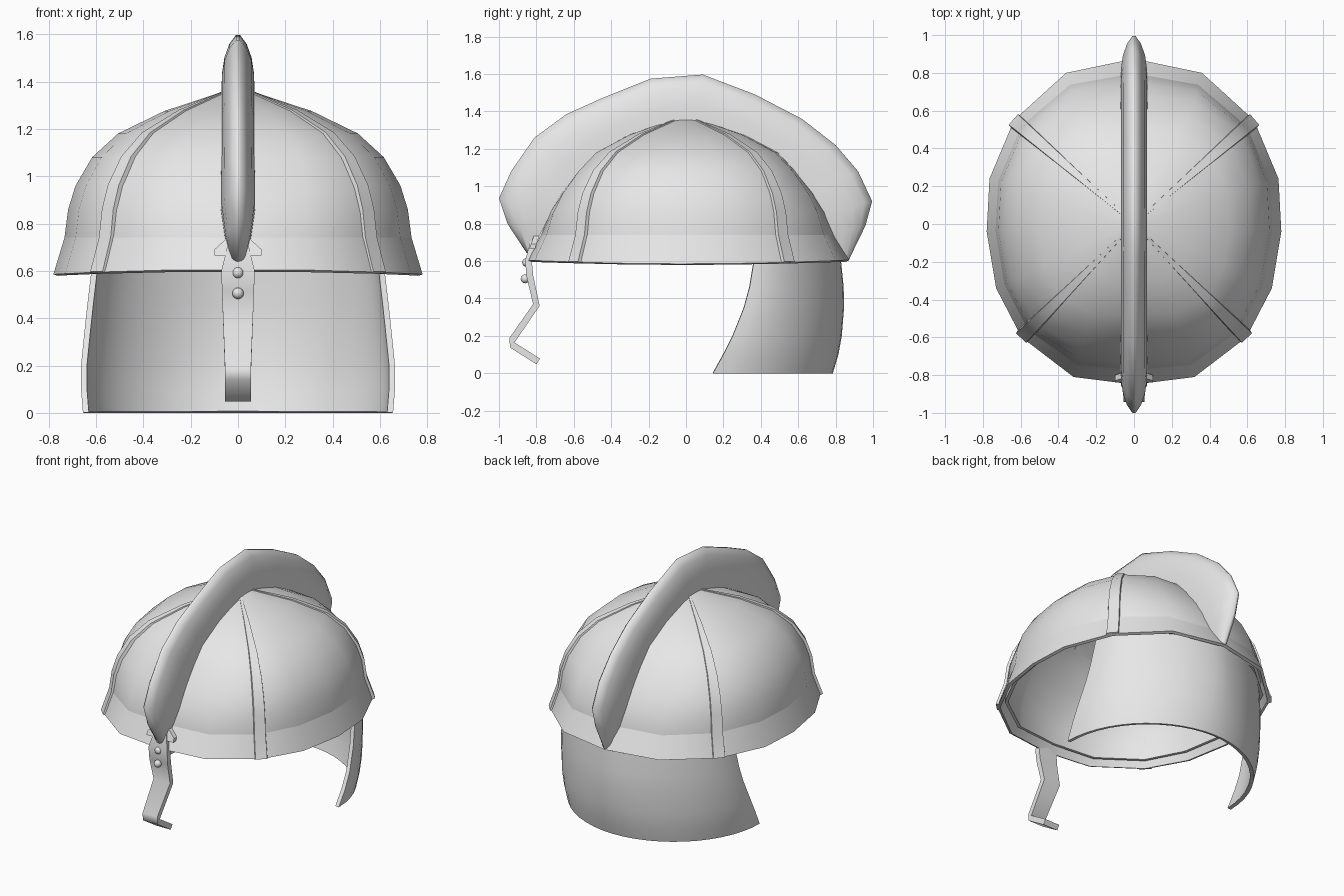
import bpy, bmesh, math
from mathutils import Vector

if "Cube" in bpy.data.objects:
    bpy.data.objects.remove(bpy.data.objects["Cube"], do_unlink=True)

metal = bpy.data.materials.new("light grey metal")
metal.use_nodes = True
metal.diffuse_color = (0.8, 0.8, 0.8, 1)
metal.node_tree.nodes["Principled BSDF"].inputs["Base Color"].default_value = (0.8, 0.8, 0.8, 1)


def finish(name, bm, thickness=0, angle=40):
    """Turn a bmesh into a shaded object, optionally with shell thickness."""
    mesh = bpy.data.meshes.new(name)
    bm.to_mesh(mesh)
    bm.free()
    obj = bpy.data.objects.new(name, mesh)
    bpy.context.collection.objects.link(obj)
    mesh.materials.append(metal)
    bpy.ops.object.select_all(action='DESELECT')
    obj.select_set(True)
    bpy.context.view_layer.objects.active = obj
    if thickness:
        mod = obj.modifiers.new("shell", 'SOLIDIFY')
        mod.thickness = thickness
        mod.offset = -1
        bpy.ops.object.modifier_apply(modifier=mod.name)
    bpy.ops.object.shade_smooth_by_angle(angle=math.radians(angle))
    return obj


def loft(name, rows, wrap=True, caps=False, thickness=0, angle=40):
    """Skin rows of points; rows rise, points run counter-clockwise."""
    bm = bmesh.new()
    grid = [[bm.verts.new(p) for p in row] for row in rows]
    n = len(rows[0])
    for a, b in zip(grid, grid[1:]):
        for j in range(n if wrap else n - 1):
            k = (j + 1) % n
            bm.faces.new((a[j], a[k], b[k], b[j]))
    if caps:
        bm.faces.new(grid[0][::-1])
        bm.faces.new(grid[-1])
        bmesh.ops.recalc_face_normals(bm, faces=bm.faces)
    else:
        bmesh.ops.remove_doubles(bm, verts=bm.verts, dist=0.0005)
    return finish(name, bm, thickness, angle)


# Bowl: half outline of the rim, and profile of scale, height and front/back flattening
half = [(0, -.85), (.32, -.81), (.595, -.6), (.73, -.34), (.78, -.04),
        (.765, .24), (.635, .55), (.36, .8), (0, .875)]
outline = half + [(-x, y) for x, y in half[-2:0:-1]]
profile = [(1, .585, 0), (.94, .74, .03), (.92, .86, .07), (.88, .96, .11), (.79, 1.08, .15),
           (.65, 1.18, .13), (.4, 1.275, .1), (.09, 1.355, 0)]


def ring(s, z, flat):
    lift = .02 if z < .6 else 0
    return [(x * s, y * s * (1 - flat * math.sqrt(max(0, 1 - abs(x) / .6))),
             z + lift * (y / .86) ** 2) for x, y in outline]


# The dome wall runs down inside the flared brim
loft("brim", [ring(*p) for p in profile[:2]], thickness=.02)
loft("dome", [ring(*p) for p in [(.945, .625, .03)] + profile[1:] + [(0, 1.36, 0)]], thickness=.02)

# Four slim straps running from the rim to the crown
for name, i in (("front_left", 2), ("back_left", 6), ("back_right", 10), ("front_right", 14)):
    out = Vector((*outline[i], 0))
    radius = out.length
    out.normalize()
    side = Vector((-out.y, out.x, 0))
    rows = []
    for k, (s, z, flat) in enumerate(profile):
        a, b = profile[max(k - 1, 0)], profile[min(k + 1, len(profile) - 1)]
        normal = (out * (b[1] - a[1]) + Vector((0, 0, (a[0] - b[0]) * radius))).normalized()
        p = out * radius * s + Vector((0, 0, z + (.01 if k == 0 else 0)))
        w = .003 + .04 * s
        rows.append([p - side * w - normal * .022, p + side * w - normal * .022,
                     p + side * w * .85 + normal * .005, p - side * w * .85 + normal * .005])
    loft(name + "_strap", rows, caps=True)

# Crest: bowl points with half widths, then the outer edge at the front and back
inner = [(.83, .64, .028), (.78, .74, .055), (.72, .86, .072), (.66, .96, .072),
         (.56, 1.07, .07), (.46, 1.17, .07), (.3, 1.26, .07), (.08, 1.345, .07)]
front_edge = [(-.85, .64), (-.955, .8), (-1, .935), (-.935, 1.08), (-.81, 1.26),
              (-.64, 1.385), (-.44, 1.475), (-.19, 1.575)]
back_edge = [(.87, .605), (.96, .79), (.995, .92), (.92, 1.08), (.8, 1.22),
             (.62, 1.36), (.37, 1.49), (.09, 1.597)]
section = [(0, 1), (.35, .97), (.62, .82), (.85, .52), (1, .12)]
rows = []
for sign, step, edge in ((-1, 1, front_edge), (1, -1, back_edge)):
    for (y, z, w), tip in list(zip(inner, edge))[::step]:
        a, b = Vector((0, sign * y, z)), Vector((0, *tip))
        right = [a.lerp(b, t) + Vector((w * f, 0, 0)) for t, f in section]
        rows.append(right + [Vector((-p.x, p.y, p.z)) for p in right[::-1]])
loft("crest", rows, caps=True, angle=75)

# Neck guard: half-oval shell, swept forward toward the bottom, slimmer in its
# back corners toward the top
arc = [math.pi * j / 26 for j in range(27)]
rows = []
for z, front, back, w, power in (
        (0, .145, .785, .655, 1.02), (.1, .2, .815, .663, 1.06), (.2, .25, .833, .663, 1.1),
        (.35, .31, .845, .648, 1.14), (.46, .34, .843, .636, 1.15), (.64, .37, .825, .615, 1.15)):
    rows.append([(math.copysign(w * abs(math.cos(t)) ** power, math.cos(t)),
                  front + (back - front) * abs(math.sin(t)) ** power, z) for t in arc])
loft("neck_guard", rows, wrap=False, thickness=.025)

# Nasal guard: bent tapering bar with a rounded lower bend
path = [(-.79, .063, .055), (-.93, .152, .055), (-.928, .18, .055), (-.80, .365, .062),
        (-.835, .52, .068), (-.842, .6, .07), (-.815, .7, .045)]
rows = []
for k, (y, z, w) in enumerate(path):
    a, b = path[max(k - 1, 0)], path[min(k + 1, len(path) - 1)]
    n = Vector((0, a[1] - b[1], b[0] - a[0])).normalized() * .018
    p = Vector((0, y, z))
    dx = Vector((w, 0, 0))
    rows.append([p - dx + n, p + dx + n, p + dx - n, p - dx - n])
loft("nasal_guard", rows, caps=True, angle=75)

# Winged mount under the front of the crest
shape = [(-.1, .665), (.1, .665), (.1, .69), (.045, .74), (-.045, .74), (-.1, .69)]
loft("crest_mount", [[(x, -.838 + (z - .665) * .35 + d, z) for x, z in shape] for d in (0, .03)],
     caps=True, angle=30)

# Rivets on the nasal guard
for name, y, z in (("upper_rivet", -.852, .592), ("lower_rivet", -.86, .505)):
    bm = bmesh.new()
    bmesh.ops.create_uvsphere(bm, u_segments=12, v_segments=8, radius=.024)
    bmesh.ops.translate(bm, verts=bm.verts, vec=(0, y, z))
    finish(name, bm)
